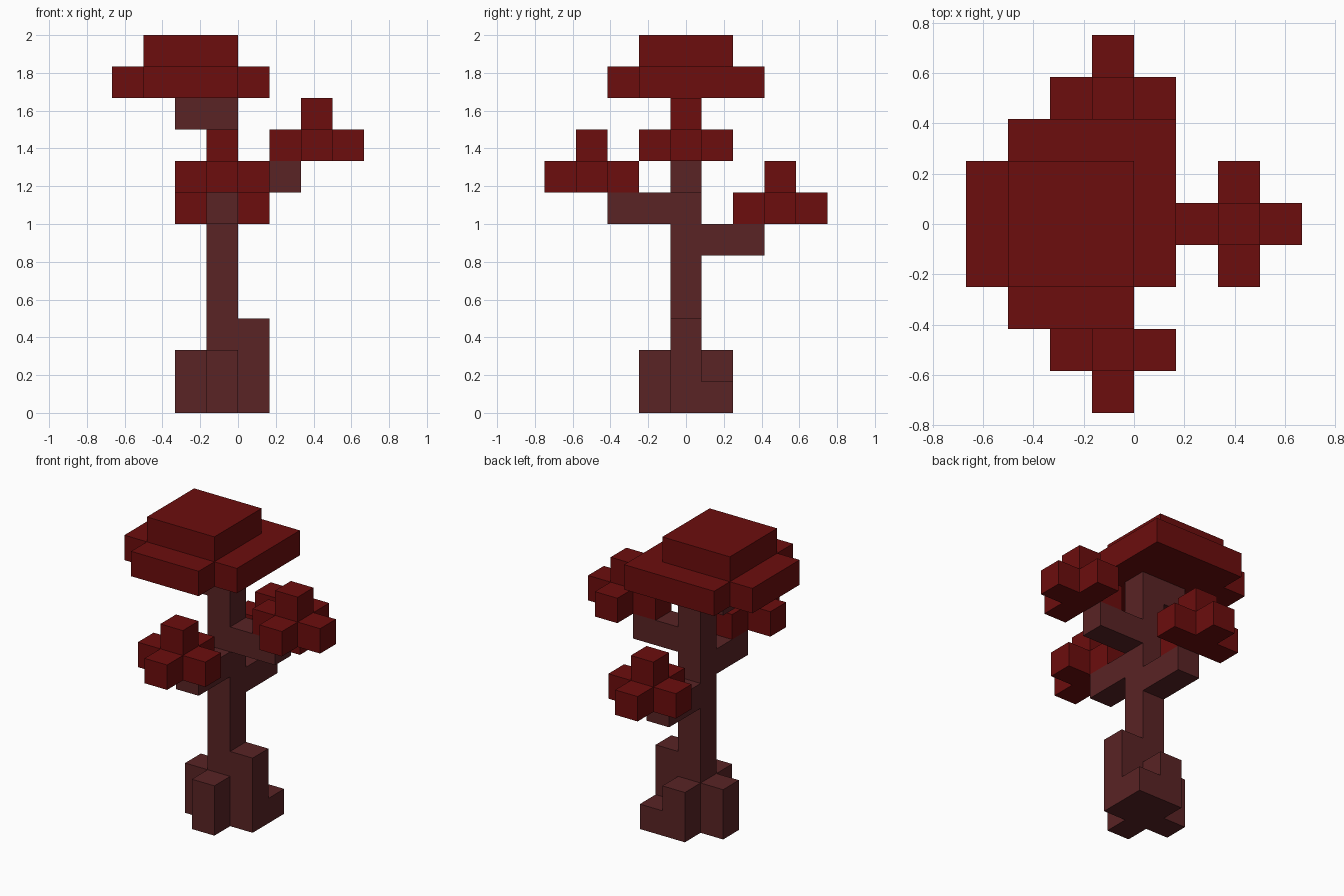
import bpy
import bmesh
from mathutils import Vector

cube = bpy.data.objects.get("Cube")
if cube:
    bpy.data.objects.remove(cube, do_unlink=True)

U = 1 / 6  # edge length of one block


def material(name, rgb):
    mat = bpy.data.materials.new(name)
    mat.use_nodes = True
    mat.diffuse_color = (*rgb, 1)
    mat.node_tree.nodes["Principled BSDF"].inputs["Base Color"].default_value = (*rgb, 1)
    return mat


bark = material("dark bark", (0.1, 0.017, 0.018))
leaf = material("deep red leaf", (0.15, 0.004, 0.004))


def box(xs, ys, zs):
    """Grid cells filling inclusive ranges along each axis."""
    return {(x, y, z)
            for x in range(xs[0], xs[1] + 1)
            for y in range(ys[0], ys[1] + 1)
            for z in range(zs[0], zs[1] + 1)}


def column(x, y, height):
    return box((x, x), (y, y), (0, height - 1))


def leaf_cluster(x, y, z):
    """Flat cross of blocks with one block on top."""
    return (box((x - 1, x + 1), (y, y), (z, z))
            | box((x, x), (y - 1, y + 1), (z, z))
            | {(x, y, z + 1)})


# Each part is a set of blocks on the shared grid
parts = {
    "trunk": (bark, column(-1, 0, 10)),
    "left_root": (bark, column(0, 0, 3)),
    "right_root": (bark, column(-2, 0, 2)),
    "front_root": (bark, column(-1, -1, 2)),
    "back_root": (bark, column(-1, 1, 2) | column(0, 1, 1)),
    "front_branch": (bark, box((-1, -1), (-2, -1), (6, 6))),
    "back_branch": (bark, box((-1, -1), (1, 2), (5, 5))),
    "left_branch": (bark, box((0, 1), (0, 0), (7, 7))),
    "crown_branch": (bark, {(-2, 0, 9)}),
    "front_leaves": (leaf, leaf_cluster(-1, -3, 7)),
    "back_leaves": (leaf, leaf_cluster(-1, 3, 6)),
    "left_leaves": (leaf, leaf_cluster(2, 0, 8)),
    "canopy": (leaf, box((-4, 0), (-1, 1), (10, 10))
               | box((-3, -1), (-2, -2), (10, 10))
               | box((-3, 0), (2, 2), (10, 10))
               | box((-3, -1), (-1, 1), (11, 11))),
}
solid = set().union(*(cells for _, cells in parts.values()))


def build(name, mat, cells):
    """Skin the blocks, leaving out faces buried against other blocks."""
    bm = bmesh.new()
    for cell in sorted(cells):
        centre = Vector(cell) + Vector((0.5, 0, 0.5))
        for axis in range(3):
            for sign in (-1, 1):
                normal = Vector((0, 0, 0))
                normal[axis] = sign
                if tuple(int(c + n) for c, n in zip(cell, normal)) in solid:
                    continue
                a = Vector((0, 0, 0))
                a[(axis + 1) % 3] = 0.5
                b = normal.cross(a)
                mid = centre + normal / 2
                corners = (mid - a - b, mid + a - b, mid + a + b, mid - a + b)
                bm.faces.new([bm.verts.new(p * U) for p in corners])
    bmesh.ops.remove_doubles(bm, verts=bm.verts, dist=0.001)
    mesh = bpy.data.meshes.new(name)
    bm.to_mesh(mesh)
    bm.free()
    mesh.materials.append(mat)
    bpy.context.scene.collection.objects.link(bpy.data.objects.new(name, mesh))


for name, (mat, cells) in parts.items():
    build(name, mat, cells)
